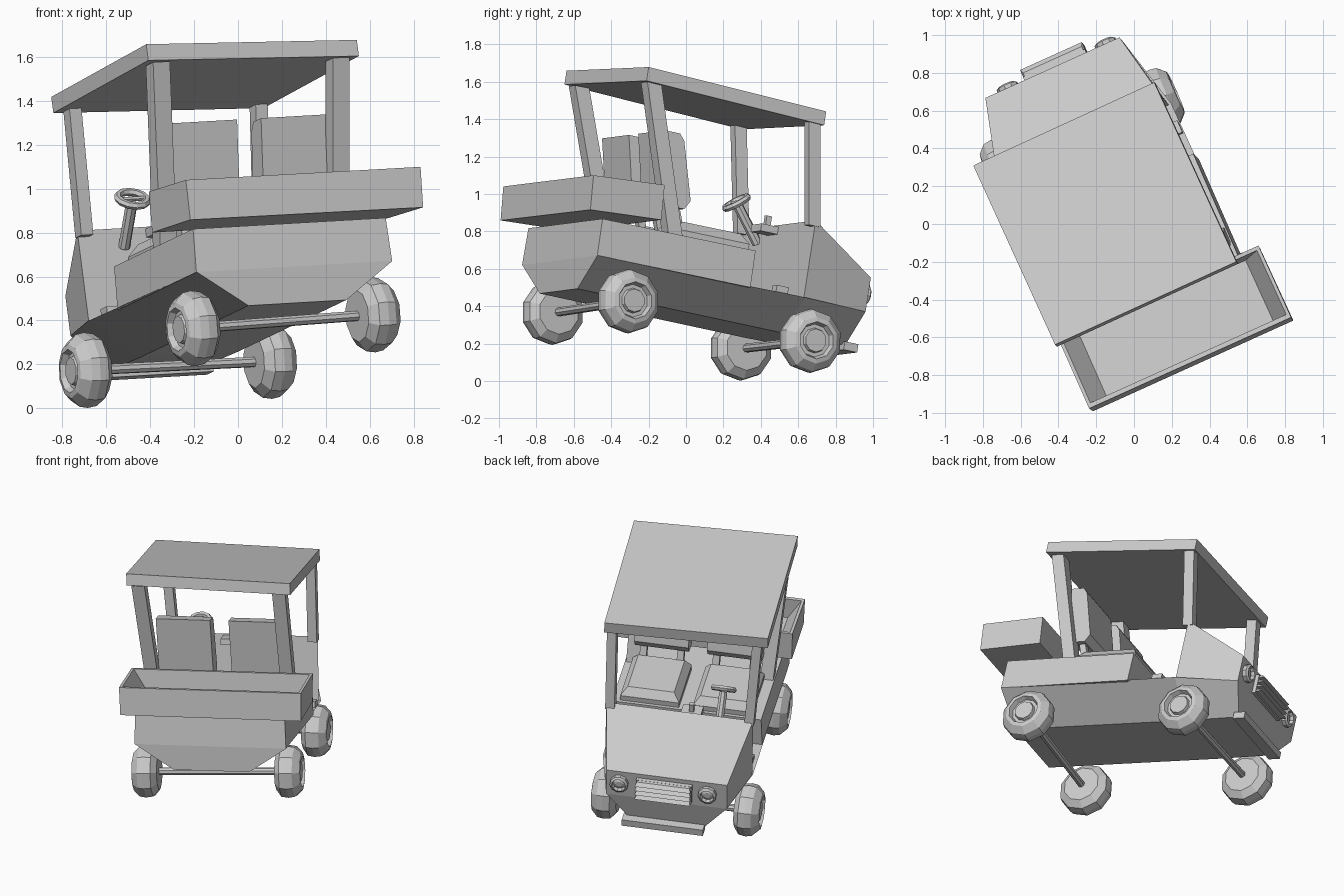
import bpy, bmesh, math
from mathutils import Matrix, Vector as V

if "Cube" in bpy.data.objects:
    bpy.data.objects.remove(bpy.data.objects["Cube"])

# Cart frame: a = sideways, b = towards the nose, c = up; tilted and turned in the world
F = V((-.395, .899, -.188)).normalized()
L = V((.911, .408, .053))
L = (L - F * L.dot(F)).normalized()
FRAME = Matrix((L, F, L.cross(F))).transposed().to_4x4()


def finish(name, bm):
    bmesh.ops.remove_doubles(bm, verts=bm.verts, dist=1e-5)
    bmesh.ops.recalc_face_normals(bm, faces=bm.faces)
    me = bpy.data.meshes.new(name)
    bm.to_mesh(me)
    bm.free()
    ob = bpy.data.objects.new(name, me)
    ob.matrix_world = FRAME
    bpy.context.collection.objects.link(ob)
    return ob


def loft(name, rings, caps=True):
    """Skin a list of equal-length point rings, capping both ends."""
    bm = bmesh.new()
    rs = [[bm.verts.new(p) for p in r] for r in rings]
    n = len(rs[0])
    for r, s in zip(rs, rs[1:]):
        for i in range(n):
            j = (i + 1) % n
            bm.faces.new((r[i], r[j], s[j], s[i]))
    if caps:
        bm.faces.new(rs[0])
        bm.faces.new(rs[-1])
    return finish(name, bm)


def rect(a0, a1, b0, b1, c):
    return [(a0, b0, c), (a1, b0, c), (a1, b1, c), (a0, b1, c)]


def box(name, a0, a1, b0, b1, c0, c1):
    return loft(name, [rect(a0, a1, b0, b1, c0), rect(a0, a1, b0, b1, c1)])


def lathe(name, center, axis, profile, n):
    """Spin (radius, offset) pairs around an axis."""
    axis = V(axis).normalized()
    u = axis.orthogonal().normalized()
    v = axis.cross(u)
    return loft(name, [[V(center) + axis * o + (u * math.cos(t) + v * math.sin(t)) * r
                        for t in [math.tau * (i + .5) / n for i in range(n)]]
                       for r, o in profile])


def rod(name, p, q, r, n=8):
    d = V(q) - V(p)
    return lathe(name, p, d, [(r, 0), (r, d.length)], n)


def ring(name, center, axis, R, r, n=12, m=6):
    prof = [(R + r * math.cos(math.tau * k / m), r * math.sin(math.tau * k / m)) for k in range(m + 1)]
    axis = V(axis).normalized()
    u = axis.orthogonal().normalized()
    v = axis.cross(u)
    rings = [[V(center) + axis * o + (u * math.cos(math.tau * i / n) + v * math.sin(math.tau * i / n)) * rr
              for i in range(n)] for rr, o in prof]
    return loft(name, rings, caps=False)


def post(name, p, q, w, d):
    loft(name, [rect(x - w, x + w, y - d, y + d, z) for x, y, z in (p, q)])


# Lower hull with sloping sides
def section(m, b, half, chine, bb, bottom):
    return [(m - half, b, chine), (m + half, b, chine), (m + .245, bb, bottom), (m - .245, bb, bottom)]


loft("lower_hull", [section(-.008, -.83, .49, .5, -.81, .335),
                    section(-.02, .41, .485, .51, .41, .33),
                    section(-.025, .815, .39, .515, .79, .335)])

# Seat tub and nose cowl
loft("seat_tub", [rect(-.5, .48, -.83, .08, .5), rect(-.49, .475, -.83, .08, .7)])


def wedge(b, half, c0, c1):
    return [(-.025 - half, b, c0), (-.025 + half, b, c0), (-.025 + half, b, c1), (-.025 - half, b, c1)]


loft("nose_cowl", [wedge(.41, .475, .51, .93), wedge(.815, .39, .515, .7)])

# Grille, bumper and headlights
box("grille_back", -.19, .17, .8, .84, .54, .67)
for i in range(4):
    c = .55 + i * .033
    loft("grille_slat", [rect(-.19, .17, .81, .885, c), rect(-.18, .16, .81, .86, c + .02)])
box("front_bumper", -.27, .255, .77, .85, .305, .35)
for a in (-.29, .28):
    lathe("headlight", (a, .81, .615), (0, 1, 0),
          [(.058, -.02), (.06, .03), (.045, .04), (.04, .015), (.02, .025)], 10)

# Axles and wheels
WHEEL = [(.06, -.08), (.12, -.08), (.165, -.045), (.172, .0), (.165, .04), (.125, .08),
         (.1, .085), (.088, .055), (.068, .055), (.062, .075), (.03, .075)]
for end, left, right in (("front", (-.502, .505, .3), (.417, .5, .292)),
                         ("rear", (-.46, -.63, .275), (.455, -.6, .295))):
    rod(end + "_axle", left, right, .024)
    d = V(right) - V(left)
    lathe(end + "_wheel_left", left, -d, WHEEL, 10)
    lathe(end + "_wheel_right", right, d, WHEEL, 10)

# Open cargo box, sloped inside at the ends
loft("cargo_box", [
    [(-.56, -.967, .72), (.606, -.965, .716), (.6, -.545, .742), (-.565, -.545, .742)],
    [(-.563, -.98, .903), (.612, -.98, .901), (.608, -.56, .929), (-.563, -.56, .929)],
    [(-.545, -.955, .904), (.594, -.955, .902), (.59, -.58, .927), (-.545, -.58, .927)],
    [(-.46, -.945, .765), (.51, -.945, .763), (.506, -.575, .78), (-.46, -.575, .78)]])

# Roof and its four posts
TOP = [(-.556, -.721, 1.583), (.499, -.709, 1.549), (.481, .361, 1.513), (-.573, .348, 1.544)]
loft("roof", [[(a, b, c - .075) for a, b, c in TOP], TOP])
post("rear_post_left", (-.44, -.39, .69), (-.485, -.665, 1.5), .042, .042)
post("rear_post_right", (.425, -.39, .69), (.42, -.645, 1.475), .042, .042)
post("front_post_left", (-.475, .395, .9), (-.5, .295, 1.47), .03, .035)
post("front_post_right", (.42, .41, .9), (.436, .31, 1.45), .03, .035)

# Seats: cushion, reclined back, two brackets each
for m in (-.235, .235):
    loft("seat_cushion", [rect(m - .19, m + .19, -.36, .06, .69), rect(m - .19, m + .19, -.36, .06, .735),
                          rect(m - .15, m + .15, -.33, .02, .785)])
    loft("seat_back", [
        [(m + s * w, b, c) for b, c in pts] for s, w, pts in
        [(k, .175, [(-.43, .85), (-.34, .85), (-.31, .9), (-.4, 1.21), (-.43, 1.245), (-.52, 1.245)])
         for k in (-1, 1)]])
    for s in (-.12, .12):
        post("seat_bracket", (m + s, -.33, .74), (m + s, -.4, .92), .022, .022)

# Steering wheel, column, dash lever and pedals
hub = V((-.277, .253, 1.036))
axis = V((0, -.63, .78))
ring("steering_wheel", hub, axis, .068, .018)
rod("steering_column", hub - axis * .02, hub - axis * .25, .027)
rod("steering_spoke", hub + V((-.07, 0, 0)), hub + V((.07, 0, 0)), .012, 6)
box("dash_box", -.16, -.03, .31, .42, .88, .92)
post("dash_lever", (-.095, .37, .91), (-.095, .37, .975), .015, .015)
for a in (-.45, .43):
    box("side_pedal", a - .03, a + .03, .24, .31, .505, .545)
